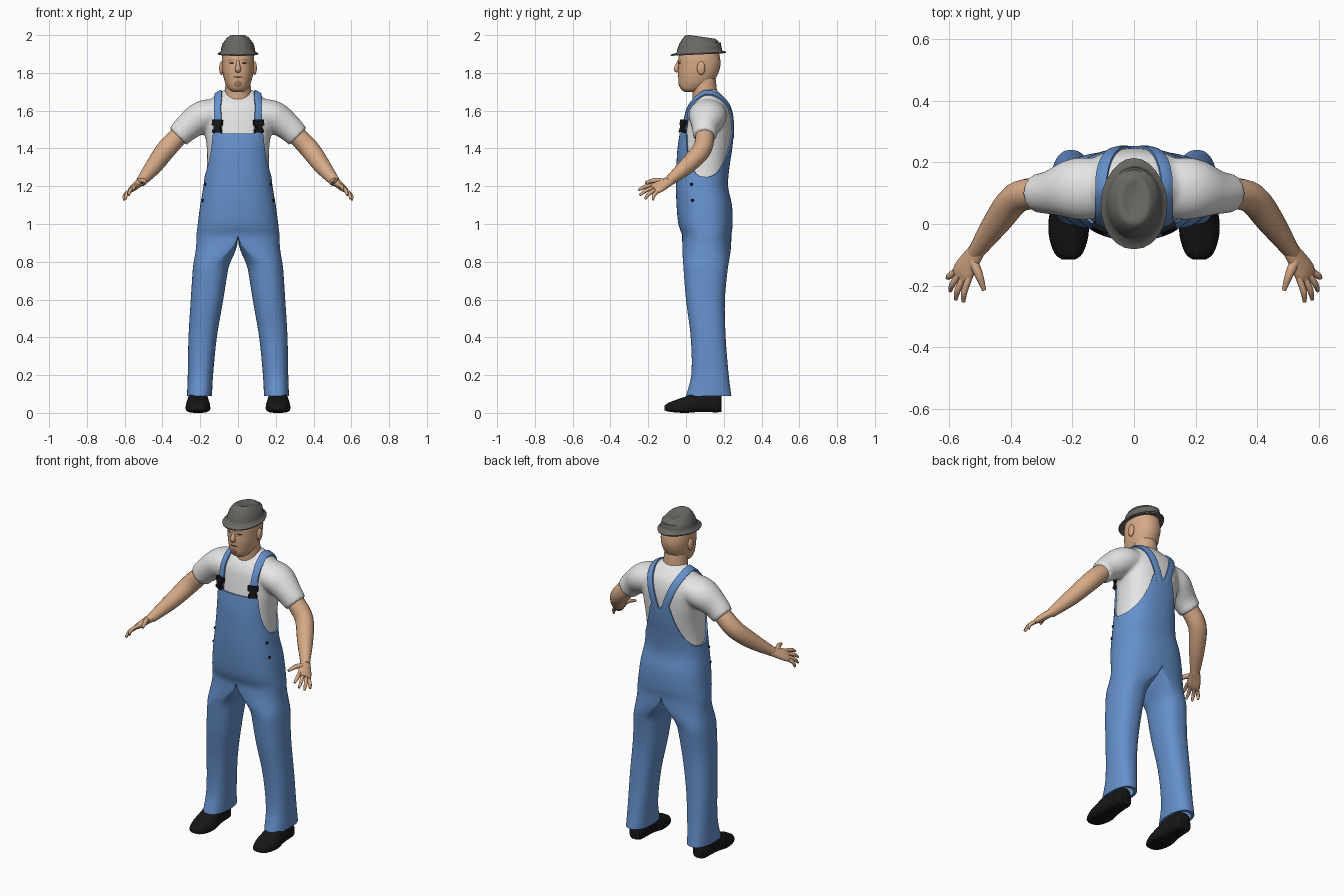
import bpy, bmesh, math
from mathutils import Vector
from mathutils.bvhtree import BVHTree

if "Cube" in bpy.data.objects:
    bpy.data.objects.remove(bpy.data.objects["Cube"])

V = Vector
N = 96  # columns around the torso


def material(name, r, g, b):
    m = bpy.data.materials.new(name)
    m.diffuse_color = (r, g, b, 1)
    m.use_nodes = True
    m.node_tree.nodes["Principled BSDF"].inputs["Base Color"].default_value = m.diffuse_color
    return m


BLUE = material("denim_blue", .13, .28, .60)
WHITE = material("shirt_white", .78, .78, .78)
SKIN = material("skin", .68, .40, .24)
GREY = material("hat_grey", .14, .135, .125)
BLACK = material("black", .008, .008, .009)
BROWN = material("dark_brown", .06, .03, .02)
STUBBLE = material("stubble", .36, .20, .12)


def sample(rows, k):
    """Smooth interpolation of a table keyed by its first column."""
    k = min(max(k, rows[0][0]), rows[-1][0])
    i = max(j for j in range(len(rows) - 1) if rows[j][0] <= k)
    a, b = rows[i], rows[i + 1]
    p, q = rows[max(i - 1, 0)], rows[min(i + 2, len(rows) - 1)]
    h = b[0] - a[0]
    u = (k - a[0]) / h
    out = []
    for c in range(1, len(a)):
        ma = (b[c] - p[c]) / (b[0] - p[0]) * h
        mb = (q[c] - a[c]) / (q[0] - a[0]) * h
        out.append((2*u**3 - 3*u*u + 1) * a[c] + (u**3 - 2*u*u + u) * ma
                   + (3*u*u - 2*u**3) * b[c] + (u**3 - u*u) * mb)
    return out


def oval(t, x0, x1, yf, yb, p=.85):
    """Point on a rounded section; t = 0 front, pi/2 right, pi back."""
    s, c = math.sin(t), math.cos(t)
    s, c = math.copysign(abs(s)**p, s), math.copysign(abs(c)**p, c)
    return (x0 + x1) / 2 + (x1 - x0) / 2 * s, (yf + yb) / 2 - (yb - yf) / 2 * c


def loft(bm, rings, caps=True, cyclic=True):
    vs = [[bm.verts.new(p) for p in r] for r in rings]
    n = len(vs[0])
    for a, b in zip(vs, vs[1:]):
        for j in range(n if cyclic else n - 1):
            k = (j + 1) % n
            bm.faces.new((a[j], a[k], b[k], b[j]))
    if caps:
        bm.faces.new(vs[0])
        bm.faces.new(vs[-1])


def finish(name, bm, mat, angle=50):
    bmesh.ops.remove_doubles(bm, verts=bm.verts, dist=.0002)
    bmesh.ops.recalc_face_normals(bm, faces=bm.faces)
    me = bpy.data.meshes.new(name)
    bm.to_mesh(me)
    bm.free()
    me.materials.append(mat)
    me.shade_smooth()
    me.set_sharp_from_angle(angle=math.radians(angle))
    ob = bpy.data.objects.new(name, me)
    bpy.context.collection.objects.link(ob)
    return ob


def tube(bm, pts, side, s=1, n=16, steps=4):
    """Smooth tube through (x, y, z, radius along side, other radius)."""
    rows = [(i, *p) for i, p in enumerate(pts)]
    last, rings = len(pts) - 1, []
    for i in range(last * steps + 1):
        u = i / steps
        x, y, z, ra, rb = sample(rows, u)
        d = V(sample(rows, u + .05)[:3]) - V(sample(rows, u - .05)[:3])
        d.normalize()
        e = (V(side) - d * d.dot(V(side))).normalized()
        f = d.cross(e)
        ring = [V((x, y, z)) + e * ra * math.cos(a) + f * rb * math.sin(a)
                for a in (2 * math.pi * k / n for k in range(n))]
        rings.append([V((s * p.x, p.y, p.z)) for p in ring])
    loft(bm, rings)


# Torso sections: height, half width, front, back
TORSO = [(.94, .22, -.02, .24), (1.0, .213, -.04, .247), (1.1, .2, -.05, .243),
         (1.2, .183, -.053, .223), (1.3, .173, -.051, .23), (1.4, .173, -.045, .245),
         (1.5, .185, -.03, .253), (1.58, .188, -.015, .25), (1.64, .165, .0, .232),
         (1.68, .132, .015, .2), (1.7, .1, .028, .18), (1.715, .07, .035, .165)]


def torso(t, z, grow=0):
    hw, yf, yb = sample(TORSO, z)
    x, y = oval(t, -hw - grow, hw + grow, yf - grow, yb + grow)
    return V((x, y, z - .4 * max(0, z - 1.6) * max(0, math.cos(t))))


ANG = [2 * math.pi * k / N for k in range(N)]

# Shirt: body and sleeves blended together
bm = bmesh.new()
loft(bm, [[torso(t, 1.12 + .595 * i / 40, -.008) for t in ANG] for i in range(41)])
for s in (1, -1):
    tube(bm, [(.07, .115, 1.585, .085, .07), (.14, .115, 1.582, .1, .08),
              (.2, .113, 1.562, .098, .084), (.27, .102, 1.51, .072, .072),
              (.318, .1, 1.462, .062, .064)], (0, 1, 0), s, 24)
shirt = finish("shirt", bm, WHITE)
mod = shirt.modifiers.new("blend", 'REMESH')
mod.mode, mod.voxel_size, mod.use_smooth_shade = 'VOXEL', .01, True
mod = shirt.modifiers.new("relax", 'SMOOTH')
mod.factor, mod.iterations = .5, 6
deps = bpy.context.evaluated_depsgraph_get()
skin_of_shirt = BVHTree.FromObject(shirt, deps)


def on_shirt(p):
    q, n, _, _ = skin_of_shirt.find_nearest(V(p))
    if n.dot(q - V((0, .11, 1.45))) < 0:
        n = -n
    return q, n


# Overalls: bib edge height by angle from the front, then legs
EDGE = [(0, 1.48), (22, 1.48), (44, 1.475), (50, 1.42), (62, 1.33), (80, 1.265), (100, 1.25),
        (120, 1.27), (140, 1.33), (155, 1.42), (165, 1.5), (173, 1.5), (180, 1.48)]
LEG = [(.09, .138, .27, .0, .24), (.2, .132, .266, .028, .226), (.4, .112, .262, .025, .21),
       (.6, .078, .25, .0, .206), (.8, .045, .236, -.015, .225), (.94, .01, .22, -.02, .24)]
bm = bmesh.new()
tops = [sample(EDGE, math.degrees(min(t, 2 * math.pi - t)))[0] for t in ANG]
rings = [[torso(t, .94 + (h - .94) * i / 30) for t, h in zip(ANG, tops)] for i in range(31)]
rings.append([torso(t, h, -.014) for t, h in zip(ANG, tops)])
loft(bm, rings, caps=False)
for s in (1, -1):
    rings = []
    for i in range(36):
        z = .09 + .85 * i / 35
        w = max(0, (z - .76) / .18)
        w = w * w * (3 - 2 * w)
        ring = []
        for t in ANG:
            x, y = oval(t, *sample(LEG, z))
            dx, dy = torso(t, .94).xy
            dx = max(dx, 0)
            ring.append(V((s * (x + (dx - x) * w), y + (dy - y) * w, z)))
        rings.append(ring)
    loft(bm, rings, caps=False)
    loft(bm, [rings[0], [V((s * .205, .12, .1)).lerp(p, .8) for p in rings[0]]], caps=False)
overalls = finish("overalls", bm, BLUE, 60)

# Shoulder straps lying on the shirt
STRAP = [(0, .112, -.03, 1.46), (1, .112, -.01, 1.56), (2, .115, .03, 1.67), (3, .115, .09, 1.71),
         (4, .107, .17, 1.69), (5, .08, .24, 1.62), (6, .052, .26, 1.54), (7, .02, .26, 1.45)]
for s, label in ((1, "right"), (-1, "left")):
    bm, rings = bmesh.new(), []
    for i in range(57):
        c, d = V(sample(STRAP, i / 8)), V(sample(STRAP, i / 8 + .1)) - V(sample(STRAP, i / 8 - .1))
        c.x, d.x = c.x * s, d.x * s
        q, n = on_shirt(c)
        side = d.cross(n).normalized()
        row = []
        for k, lift in ((-1, -.004), (-1, .009), (-.5, .01), (0, .011), (.5, .01), (1, .009), (1, -.004)):
            e, m = on_shirt(q + side * .02 * k)
            row.append(e + m * lift)
        rings.append(row)
    loft(bm, rings, caps=False, cyclic=False)
    finish("strap_" + label, bm, BLUE)
    # Buckle: wide clasp over a narrower tongue
    bm = bmesh.new()
    for z, w, h in ((1.538, .056, .028), (1.512, .036, .03), (1.492, .05, .016)):
        q, n = on_shirt((s * .112, -.02, z))
        r = bmesh.ops.create_cube(bm, size=1)
        bmesh.ops.scale(bm, vec=(w, .022, h), verts=r["verts"])
        bmesh.ops.rotate(bm, matrix=n.to_track_quat('-Y', 'Z').to_matrix(), verts=r["verts"])
        bmesh.ops.translate(bm, vec=q + n * .014, verts=r["verts"])
    finish("buckle_" + label, bm, BLACK, 30)

    # Arm and hand
    bm = bmesh.new()
    tube(bm, [(.25, .105, 1.525, .045, .045), (.315, .1, 1.465, .05, .05), (.383, .083, 1.392, .05, .052),
              (.445, .005, 1.308, .044, .045), (.515, -.095, 1.222, .025, .027)], (0, 1, 0), s)
    across = (.75, .29, -.59)
    tube(bm, [(.505, -.08, 1.232, .027, .024), (.53, -.117, 1.212, .035, .021),
              (.552, -.152, 1.193, .041, .018), (.563, -.172, 1.184, .037, .012)], across, s)
    for k, tip in ((-.031, (.553, -.252, 1.178)), (-.01, (.578, -.245, 1.152)),
                   (.011, (.596, -.217, 1.132)), (.031, (.604, -.175, 1.126))):
        base = V((.557, -.163, 1.188)) + V(across) * k
        mid = base.lerp(V(tip), .55) + V((.006, -.004, .006))
        tube(bm, [(*base, .011, .011), (*mid, .0105, .0105), (*tip, .006, .006)], across, s, 8)
    tube(bm, [(.525, -.115, 1.222, .018, .018), (.503, -.165, 1.23, .0135, .0135),
              (.486, -.215, 1.219, .007, .007)], across, s, 8)
    finish("arm_" + label, bm, SKIN, 70)

    # Shoe: sections from toe to heel (y, half width, bottom, top)
    SHOE = [(-.115, .022, .014, .036), (-.1, .043, .008, .05), (-.05, .062, .002, .07), (0, .066, 0, .088),
            (.06, .058, .004, .12), (.12, .051, .004, .125), (.17, .046, .003, .115), (.187, .034, .006, .1)]
    bm, rings = bmesh.new(), []
    for i in range(29):
        y = -.115 + .302 * i / 28
        hw, z0, z1 = sample(SHOE, y)
        ring = []
        for k in range(24):
            x, z = oval(math.pi * k / 12, -hw, hw, z0, z1, .6)
            taper = 1.04 - .3 * ((z - z0) / (z1 - z0))**2
            ring.append(V((s * (.212 + x * taper), y, max(z, 0))))
        rings.append(ring)
    loft(bm, rings)
    finish("shoe_" + label, bm, BLACK)

    # Hip buttons
    bm = bmesh.new()
    for z in (1.21, 1.125):
        p = torso(math.radians(70), z, .001)
        r = bmesh.ops.create_uvsphere(bm, u_segments=10, v_segments=6, radius=.008)
        bmesh.ops.translate(bm, vec=(s * p.x, p.y, z), verts=r["verts"])
    finish("buttons_" + label, bm, BLACK)

# Head, neck, nose and ears
HEAD = [(1.7, .03, -.008, .05), (1.71, .046, -.024, .08), (1.735, .062, -.036, .125), (1.76, .072, -.039, .15),
        (1.8, .081, -.042, .172), (1.84, .085, -.041, .182), (1.88, .085, -.04, .18), (1.93, .078, -.028, .168)]
bm, rings = bmesh.new(), []
for i in range(33):
    z = 1.7 + .23 * i / 32
    hw, yf, yb = sample(HEAD, z)
    rings.append([V((*oval(2 * math.pi * k / 40, -hw, hw, yf, yb, .92), z)) for k in range(40)])
loft(bm, rings)
face = BVHTree.FromBMesh(bm)
tube(bm, [(0, .105, 1.62, .075, .07), (0, .1, 1.69, .07, .065), (0, .095, 1.75, .066, .064),
          (0, .09, 1.82, .06, .06)], (1, 0, 0), 1, 32)
tube(bm, [(0, -.034, 1.868, .007, .008), (0, -.045, 1.843, .01, .01), (0, -.052, 1.82, .016, .013),
          (0, -.042, 1.806, .013, .008)], (1, 0, 0), 1, 12)
for s in (1, -1):
    r = bmesh.ops.create_uvsphere(bm, u_segments=14, v_segments=10, radius=1)
    bmesh.ops.scale(bm, vec=(.012, .022, .036), verts=r["verts"])
    bmesh.ops.translate(bm, vec=(s * .088, .08, 1.825), verts=r["verts"])
finish("head", bm, SKIN, 70)


def patch(name, x, z, w, h, mat, lift=.002, tilt=0):
    """Thin oval plate following the face."""
    bm, rings = bmesh.new(), []
    for f in (.01, .35, .7, 1):
        ring = []
        for k in range(20):
            a = 2 * math.pi * k / 20
            px, pz = x + w * f * math.cos(a), z + h * f * math.sin(a) + tilt * w * f * math.cos(a)
            q = face.ray_cast(V((px, -1, pz)), V((0, 1, 0)))[0]
            ring.append(q + V((0, -lift, 0)))
        rings.append(ring)
    loft(bm, rings, caps=False)
    finish(name, bm, mat)


for s, label in ((1, "right"), (-1, "left")):
    patch("eye_" + label, s * .034, 1.852, .014, .005, BROWN)
    patch("eyebrow_" + label, s * .036, 1.868, .019, .0035, STUBBLE, .003, -.1 * s)
patch("beard", 0, 1.742, .022, .017, STUBBLE)
patch("mouth", 0, 1.778, .025, .004, BROWN, .003)

# Hat: brim underside, brim edge, then the crown with a dented top
HAT = [(1.905, .07, -.02, .16), (1.897, .106, -.08, .21), (1.903, .108, -.082, .214), (1.912, .092, -.05, .192),
       (1.93, .089, -.046, .188), (1.955, .082, -.037, .184), (1.98, .069, -.02, .176), (1.994, .057, -.007, .165),
       (2.0, .046, .003, .152), (1.995, .03, .02, .135), (1.986, .008, .05, .1)]
bm, rings = bmesh.new(), []
for z, hw, yf, yb in HAT:
    ring = []
    for k in range(24):
        x, y = oval(2 * math.pi * k / 24, -hw, hw, yf, yb, .95)
        x *= 1 - .12 * max(0, y - .1) / .1   # narrower at the back
        drop = .14 * max(0, y - .02) if z > 1.96 else -.05 * (y - .06)
        ring.append(V((x, y, z - drop)))
    rings.append(ring)
loft(bm, rings)
finish("hat", bm, GREY, 60)
